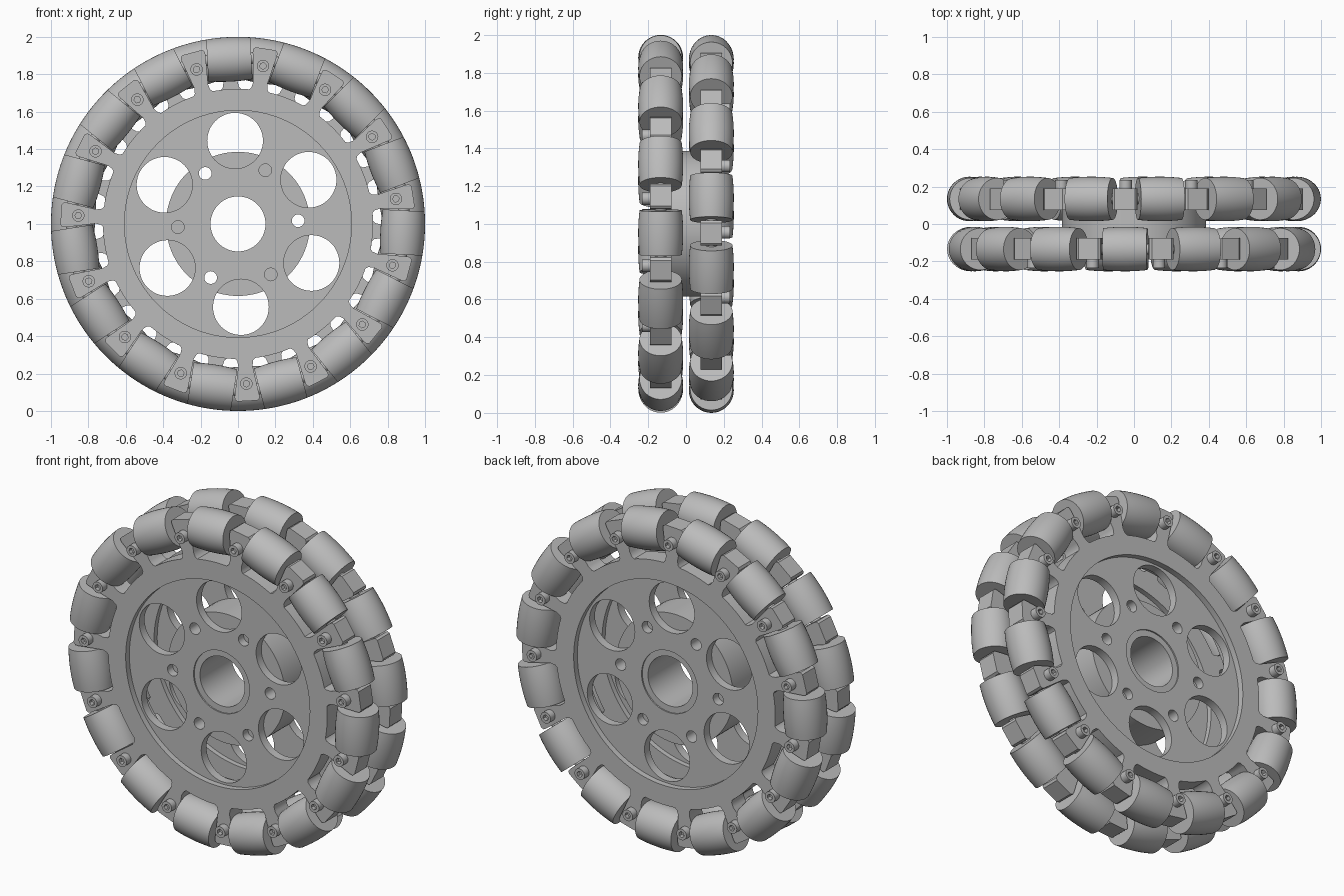
import bpy, bmesh
from math import cos, sin, pi, radians, atan2, hypot
from mathutils import Matrix, Vector

cube = bpy.data.objects.get("Cube")
if cube:
    bpy.data.objects.remove(cube)

COUNT = 15                 # rollers in each row
STEP = 2 * pi / COUNT
ROW_Y = 0.134              # distance of each row from the middle
AXLE_R = 0.881             # radius on which the roller axles lie

grey = bpy.data.materials.new("plain_grey")
grey.use_nodes = True
GREY = (0.5, 0.5, 0.5, 1)
grey.diffuse_color = GREY
grey.node_tree.nodes["Principled BSDF"].inputs["Base Color"].default_value = GREY


def add_object(name, mesh, matrix=None):
    """Link a mesh, lifted so the wheel stands on the floor."""
    ob = bpy.data.objects.new(name, mesh)
    ob.matrix_world = Matrix.Translation((0, 0, 1)) @ (matrix or Matrix())
    bpy.context.collection.objects.link(ob)
    return ob


def finish(mesh):
    mesh.materials.clear()
    mesh.materials.append(grey)
    mesh.shade_smooth()
    mesh.set_sharp_from_angle(angle=radians(35))
    return mesh


def circle(r, n=64, dist=0, angle=0):
    cx, cy = dist * cos(angle), dist * sin(angle)
    return [(cx + r * cos(2 * pi * i / n), cy + r * sin(2 * pi * i / n)) for i in range(n)]


def plate(name, loops, y0, y1):
    """Solid with holes: 2D outlines in the x-z plane, extruded from y0 to y1."""
    curve = bpy.data.curves.new(name, "CURVE")
    curve.dimensions = "2D"
    curve.fill_mode = "BOTH"
    curve.extrude = abs(y1 - y0) / 2
    for loop in loops:
        spline = curve.splines.new("POLY")
        spline.points.add(len(loop) - 1)
        for point, (x, y) in zip(spline.points, loop):
            point.co = (x, y, 0, 1)
        spline.use_cyclic_u = True
    temp = bpy.data.objects.new(name, curve)
    bpy.context.collection.objects.link(temp)
    graph = bpy.context.evaluated_depsgraph_get()
    mesh = bpy.data.meshes.new_from_object(temp.evaluated_get(graph))
    bpy.data.objects.remove(temp)
    mesh.transform(Matrix.Translation((0, (y0 + y1) / 2, 0)) @ Matrix.Rotation(pi / 2, 4, "X"))
    bm = bmesh.new()
    bm.from_mesh(mesh)
    bmesh.ops.remove_doubles(bm, verts=bm.verts, dist=1e-5)
    bmesh.ops.recalc_face_normals(bm, faces=bm.faces)
    bm.to_mesh(mesh)
    bm.free()
    return finish(mesh)


def lathe(name, profile, segments=40):
    """Spin (radius, height) points around the local z axis."""
    bm = bmesh.new()
    verts = [bm.verts.new((r, 0, h)) for r, h in profile]
    edges = [bm.edges.new(pair) for pair in zip(verts, verts[1:])]
    bmesh.ops.spin(bm, geom=verts + edges, cent=(0, 0, 0), axis=(0, 0, 1),
                   angle=2 * pi, steps=segments)
    bmesh.ops.remove_doubles(bm, verts=bm.verts, dist=1e-5)
    bmesh.ops.recalc_face_normals(bm, faces=bm.faces)
    mesh = bpy.data.meshes.new(name)
    bm.to_mesh(mesh)
    bm.free()
    return finish(mesh)


def around(angle):
    return Matrix.Rotation(-angle, 4, "Y")


def toothed_outline(offset):
    """Rim outline: flared arms that sit between the rollers."""
    side = [(0.72, 0.054), (0.732, 0.043), (0.76, 0.038), (0.92, 0.066), (0.937, 0.066), (0.948, 0.054)]
    arm = [(r, -w) for r, w in side] + [(r, w) for r, w in reversed(side)]
    points = []
    for k in range(COUNT):
        a = offset + (k + 0.5) * STEP
        points += [(r * cos(a) - w * sin(a), r * sin(a) + w * cos(a)) for r, w in arm]
        edge = atan2(0.054, 0.72)
        floor_r = hypot(0.72, 0.054)
        for i in range(1, 7):
            b = a + edge + (STEP - 2 * edge) * i / 7
            points.append((floor_r * cos(b), floor_r * sin(b)))
    return points


# Shared meshes: barrel roller, its axle pin, and the socket screw
half = 0.118
barrel = [(0.119 - 0.007 * (t / 4) ** 2, half * t / 4) for t in range(-4, 5)]
roller_mesh = lathe("roller", [(0, -half)] + barrel + [(0, half)])
pin_mesh = lathe("axle_pin", [(0, -0.15), (0.03, -0.15), (0.03, 0.15), (0, 0.15)], 16)
head_mesh = plate("screw_head", [circle(0.033, 24), circle(0.018, 6)], -0.022, 0.022)
shank_mesh = plate("screw_shank", [circle(0.025, 16)], -0.01, 0.01)

TURN = radians(2)
big_holes = [circle(0.149, 48, 0.445, TURN + pi / 6 + k * pi / 3) for k in range(6)]
screw_holes = [circle(0.034, 20, 0.322, radians(3) + k * pi / 3) for k in range(6)]

for row, side, offset in (("front", -1, radians(-3)), ("back", 1, radians(9))):
    # Rim with arms, recessed web and centre collar
    add_object(row + "_rim", plate(row + "_rim", [toothed_outline(offset), circle(0.607, 96)],
                                   side * 0.191, side * 0.076))
    add_object(row + "_web", plate(row + "_web", [circle(0.609, 96), circle(0.184)] + big_holes + screw_holes,
                                   side * 0.156, side * 0.106))
    add_object(row + "_collar", plate(row + "_collar", [circle(0.185), circle(0.147)],
                                      side * 0.148, side * 0.1))
    # Rollers, pins and screws around the rim
    for k in range(COUNT):
        turn = around(offset + k * STEP)
        place = turn @ Matrix.Translation((AXLE_R, side * ROW_Y, 0))
        add_object(f"{row}_roller_{k + 1}", roller_mesh, place)
        add_object(f"{row}_axle_pin_{k + 1}", pin_mesh, place)
        turn = around(offset + (k + 0.5) * STEP)
        for label, mesh, y in (("head", head_mesh, 0.212), ("shank", shank_mesh, 0.2)):
            add_object(f"{row}_screw_{label}_{k + 1}", mesh,
                       turn @ Matrix.Translation((0.855, side * y, 0)))

# Hub joining the two rows; every second screw hole runs right through
add_object("hub", plate("hub", [circle(0.385, 96), circle(0.147)] + screw_holes[::2], -0.107, 0.107))
